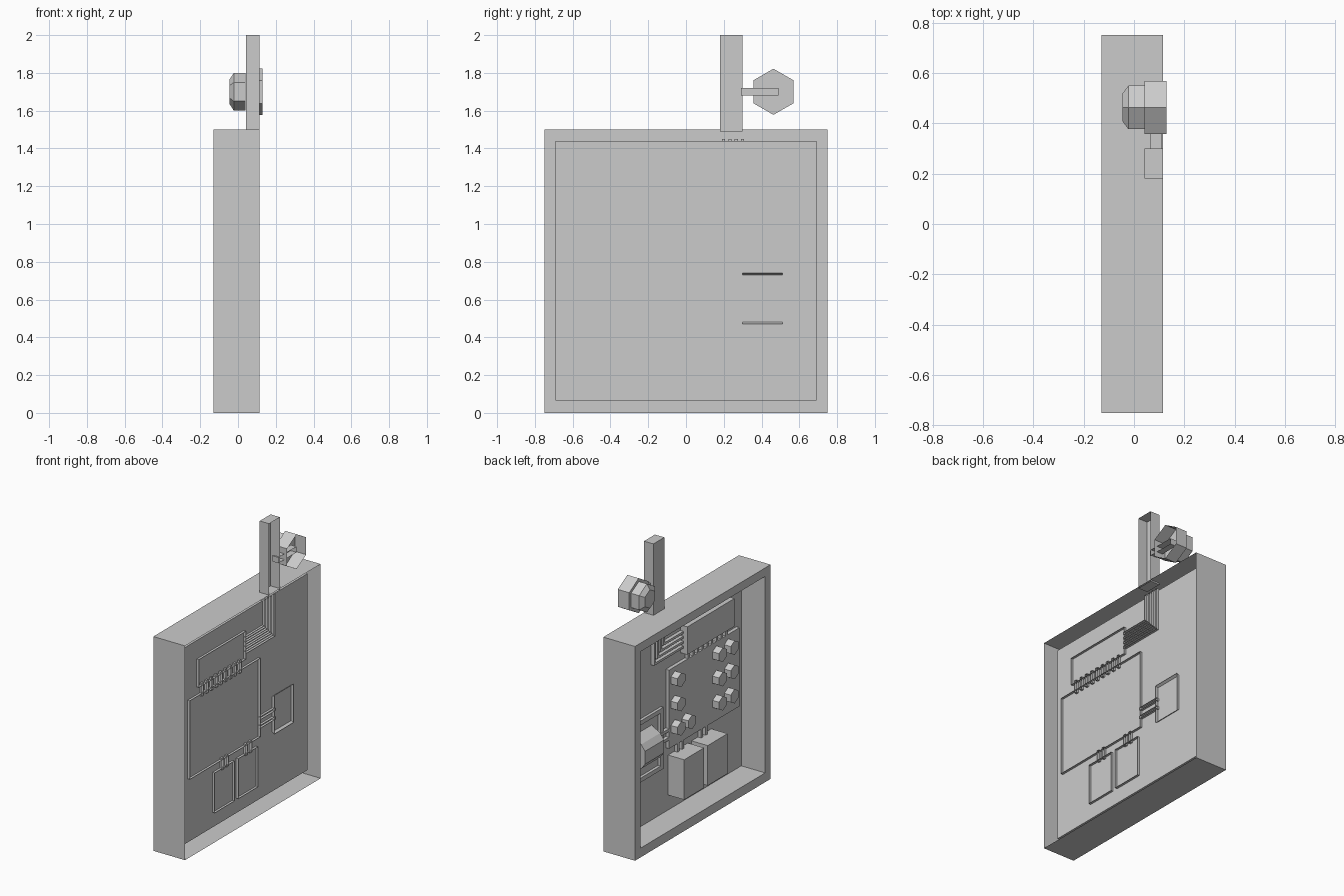
import bpy, bmesh
from math import sin, cos, pi

cube = bpy.data.objects.get("Cube")
if cube:
    bpy.data.objects.remove(cube, do_unlink=True)

grey = bpy.data.materials.new("plain_grey")
grey.use_nodes = True
grey.diffuse_color = (0.6, 0.6, 0.6, 1)
grey.node_tree.nodes["Principled BSDF"].inputs["Base Color"].default_value = (0.6, 0.6, 0.6, 1)

FLOOR = 0.055   # board surface
BACK = 0.072    # open backs of the parts poke just through the board


def rect(x, y0, y1, z0, z1):
    return [(x, y0, z0), (x, y1, z0), (x, y1, z1), (x, y0, z1)]


def hexagon(x, r, y, z):
    return [(x, y + r * sin(i * pi / 3), z + r * cos(i * pi / 3)) for i in range(6)]


def shell(name, rings, cap=True):
    """Skin a chain of rings, leaving the first one open."""
    bm = bmesh.new()
    loops = [[bm.verts.new(p) for p in ring] for ring in rings]
    for a, b in zip(loops, loops[1:]):
        for i in range(len(a)):
            j = (i + 1) % len(a)
            bm.faces.new((a[i], a[j], b[j], b[i]))
    if cap:
        bm.faces.new(loops[-1])
    bmesh.ops.recalc_face_normals(bm, faces=bm.faces)
    # The outside of the last face looks towards -x
    bm.faces.ensure_lookup_table()
    if cap and bm.faces[-1].normal.x > 0:
        bmesh.ops.reverse_faces(bm, faces=bm.faces)
    mesh = bpy.data.meshes.new(name)
    bm.to_mesh(mesh)
    bm.free()
    mesh.materials.append(grey)
    obj = bpy.data.objects.new(name, mesh)
    bpy.context.collection.objects.link(obj)
    return obj


def tray(name, top, y0, y1, z0, z1, back=BACK):
    return shell(name, [rect(back, y0, y1, z0, z1), rect(top, y0, y1, z0, z1)])


# Housing: outer walls, rim, inner walls and board in one skin
outer = (-0.75, 0.75, 0, 1.5)
inner = (-0.69, 0.69, 0.065, 1.44)
shell("housing", [rect(0.115, *outer), rect(-0.13, *outer),
                  rect(-0.13, *inner), rect(FLOOR, *inner)])

# Chips and tall blocks
tray("upper_chip", 0.0, -0.535, -0.015, 1.115, 1.31)
tray("main_chip", 0.03, -0.635, 0.145, 0.51, 1.06)
for i, y in enumerate((-0.36, -0.1)):
    tray(f"block_{i}", -0.07, y, y + 0.22, 0.17, 0.45)
    for k in (0.08, 0.13):
        tray(f"block_pin_{i}", 0.03, y + k, y + k + 0.02, 0.44, 0.52)

# Side component: tapered body inside a raised frame
shell("side_body", [rect(BACK, 0.3, 0.51, 0.47, 0.74),
                    rect(-0.01, 0.3, 0.51, 0.52, 0.69),
                    rect(-0.04, 0.3, 0.51, 0.56, 0.65)])
frame_out = (0.2, 0.61, 0.39, 0.82)
frame_in = (0.23, 0.58, 0.42, 0.79)
shell("side_frame", [rect(FLOOR, *frame_out), rect(0.035, *frame_out),
                     rect(0.035, *frame_in), rect(FLOOR, *frame_in)], cap=False)
for z in (0.57, 0.63):
    tray("side_pin", 0.03, 0.14, 0.31, z, z + 0.02)

# Row of pins between the two chips
for i in range(9):
    y = -0.5 + i * 0.052
    tray(f"chip_pin_{i}", 0.03, y, y + 0.018, 1.04, 1.13)

# Nested traces, each a bent strip from the chip up to the arm
for i in range(4):
    y, z, w = 0.19 + i * 0.034, 1.255 - i * 0.034, 0.016
    bend = [(-0.02, z), (y + w, z), (y + w, 1.45), (y, 1.45), (y, z + w), (-0.02, z + w)]
    shell(f"trace_{i}", [[(x, a, b) for a, b in bend] for x in (BACK, 0.03)])

# Hexagonal studs on the main chip
studs = [(y, z) for y in (0.08, -0.38, -0.51) for z in (0.98, 0.81, 0.64)] + [(-0.04, 0.64)]
for i, (y, z) in enumerate(studs):
    shell(f"stud_{i}", [hexagon(0.03, 0.05, y, z), hexagon(-0.02, 0.05, y, z)])

# Arm, stem and knob above the housing
tray("arm", 0.042, 0.18, 0.3, 1.49, 2.0, back=0.115)
tray("stem", 0.065, 0.29, 0.49, 1.68, 1.72, back=0.11)
shell("knob_sleeve", [hexagon(x, 0.122, 0.463, 1.7) for x in (0.13, 0.042)])
shell("knob_cap", [hexagon(x, r, 0.463, 1.7)
                   for x, r in ((0.041, 0.1), (-0.022, 0.1), (-0.045, 0.065))])
